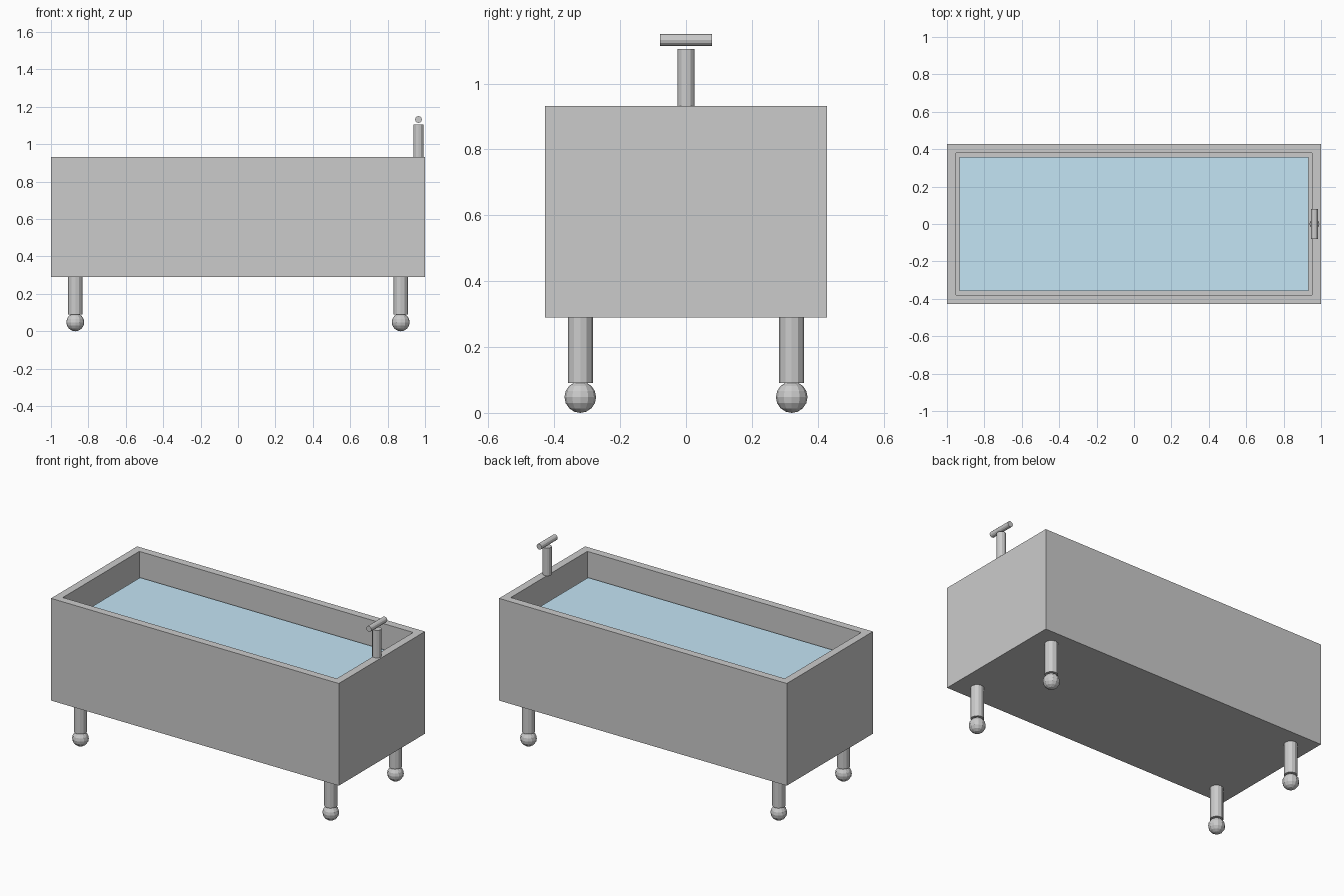
import bpy, bmesh
from math import pi
from mathutils import Matrix

if "Cube" in bpy.data.objects:
    bpy.data.objects.remove(bpy.data.objects["Cube"])


def make_object(name, bm):
    mesh = bpy.data.meshes.new(name)
    bm.to_mesh(mesh)
    bm.free()
    ob = bpy.data.objects.new(name, mesh)
    bpy.context.collection.objects.link(ob)
    return ob


def box(bm, sx, sy, z0, z1):
    m = Matrix.Translation((0, 0, (z0 + z1) / 2)) @ Matrix.Diagonal((sx, sy, z1 - z0, 1))
    bmesh.ops.create_cube(bm, size=1, matrix=m)


def cylinder(bm, centre, radius, depth, rot=Matrix.Identity(4), sides=12):
    bmesh.ops.create_cone(bm, cap_ends=True, segments=sides, radius1=radius, radius2=radius,
                          depth=depth, matrix=Matrix.Translation(centre) @ rot)


# Tub: block with its top inset and pushed down into a basin
X, Y, Z0, Z1, WALL = 2.0, 0.855, 0.29, 0.932, 0.068
FLOOR, WATER = 0.36, 0.78
bm = bmesh.new()
box(bm, X, Y, Z0, Z1)
top = max(bm.faces, key=lambda f: f.calc_center_median().z)
bmesh.ops.inset_region(bm, faces=[top], thickness=WALL)
basin = bmesh.ops.extrude_discrete_faces(bm, faces=[top])["faces"]
bmesh.ops.translate(bm, verts=basin[0].verts, vec=(0, 0, FLOOR - Z1))
make_object("tub", bm)

# Water filling the basin
bm = bmesh.new()
box(bm, X - 2 * WALL, Y - 2 * WALL, FLOOR, WATER)
water = make_object("water", bm)
mat = bpy.data.materials.new("water_blue")
mat.diffuse_color = (0.55, 0.78, 0.91, 1)
mat.use_nodes = True
mat.node_tree.nodes["Principled BSDF"].inputs["Base Color"].default_value = mat.diffuse_color
water.data.materials.append(mat)

# Four legs with ball feet
for sx, xn in ((-1, "left"), (1, "right")):
    for sy, yn in ((-1, "front"), (1, "back")):
        x, y = sx * 0.87, sy * 0.321
        bm = bmesh.new()
        cylinder(bm, (x, y, 0.19), 0.038, 0.2)
        make_object(f"{yn}_{xn}_leg", bm)
        bm = bmesh.new()
        bmesh.ops.create_uvsphere(bm, u_segments=12, v_segments=8, radius=0.048,
                                  matrix=Matrix.Translation((x, y, 0.048)))
        make_object(f"{yn}_{xn}_foot", bm)

# Tap: upright pipe with a floating crossbar
bm = bmesh.new()
cylinder(bm, (0.965, 0, 1.0175), 0.0265, 0.175)
make_object("tap_pipe", bm)
bm = bmesh.new()
cylinder(bm, (0.965, 0, 1.132), 0.018, 0.158, Matrix.Rotation(pi / 2, 4, "X"))
make_object("tap_handle", bm)
